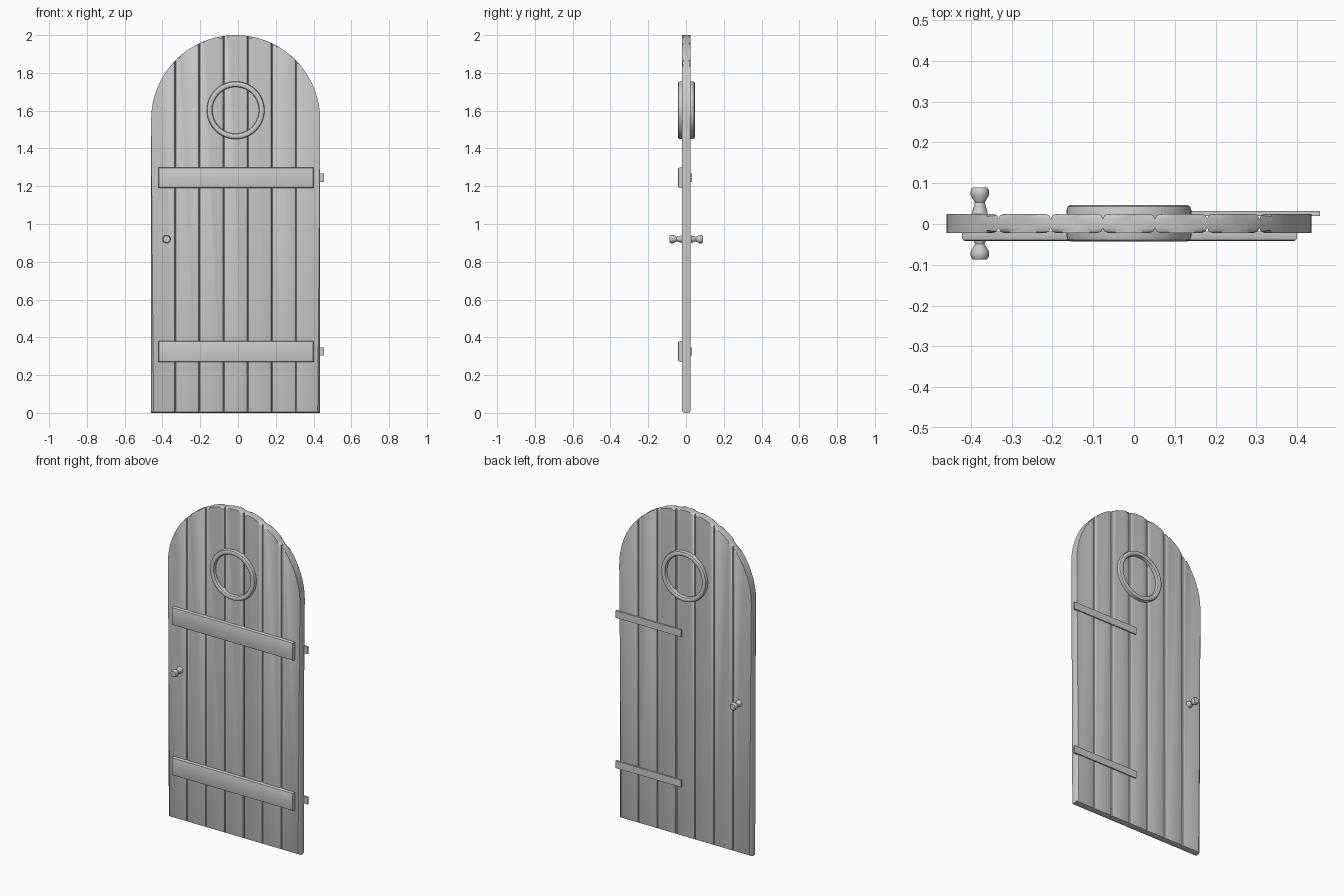
import bpy, bmesh, math

if "Cube" in bpy.data.objects:
    bpy.data.objects.remove(bpy.data.objects["Cube"])

CX = -0.0125          # door centre line
HALF = 0.4475         # half width, also arch radius
ARCH_Z = 2.0 - HALF   # arch centre height
Y0, Y1 = -0.022, 0.025


def finish(name, bm, angle=40):
    bmesh.ops.recalc_face_normals(bm, faces=bm.faces)
    me = bpy.data.meshes.new(name)
    bm.to_mesh(me)
    bm.free()
    ob = bpy.data.objects.new(name, me)
    bpy.context.collection.objects.link(ob)
    bpy.ops.object.select_all(action='DESELECT')
    ob.select_set(True)
    bpy.context.view_layer.objects.active = ob
    bpy.ops.object.shade_smooth_by_angle(angle=math.radians(angle))
    return ob


def slab(name, outline, y0, y1, bevel, front_only=False, segments=2):
    """Extrude an x-z outline along y and round its rims."""
    bm = bmesh.new()
    front = bm.faces.new([bm.verts.new((x, y0, z)) for x, z in outline])
    back = bm.faces.new([bm.verts.new((x, y1, z)) for x, z in reversed(outline)])
    n = len(outline)
    f = sorted(front.verts, key=lambda v: v.index)
    f, b = list(front.verts), list(back.verts)[::-1]
    for i in range(n):
        j = (i + 1) % n
        bm.faces.new((f[i], b[i], b[j], f[j]))
    rims = list(front.edges) + ([] if front_only else list(back.edges))
    if bevel:
        bmesh.ops.bevel(bm, geom=rims, offset=bevel, segments=segments,
                        profile=0.5, affect='EDGES', clamp_overlap=True)
    return finish(name, bm)


def rect(x0, x1, z0, z1):
    return [(x0, z0), (x1, z0), (x1, z1), (x0, z1)]


def lathe(name, profile, centre, sides, closed=False):
    """Turn (radius, y) points about a y axis."""
    bm = bmesh.new()
    cx, cz = centre
    rings = []
    for r, y in profile:
        rings.append([bm.verts.new((cx + r * math.cos(a), y, cz + r * math.sin(a)))
                      for a in (2 * math.pi * k / sides for k in range(sides))])
    m = len(rings)
    for i in range(m if closed else m - 1):
        p, q = rings[i], rings[(i + 1) % m]
        for k in range(sides):
            l = (k + 1) % sides
            bm.faces.new((p[k], p[l], q[l], q[k]))
    if not closed:
        bm.faces.new(rings[0])
        bm.faces.new(rings[-1])
    return finish(name, bm)


# Seven planks following the arch
W = 2 * HALF / 7
for i in range(7):
    a = -HALF + i * W
    b = a + W
    t0 = math.acos(max(-1, min(1, b / HALF)))
    t1 = math.acos(max(-1, min(1, a / HALF)))
    steps = 8 if i in (0, 6) else 4
    arc = [(CX + HALF * math.cos(t0 + (t1 - t0) * k / steps),
            ARCH_Z + HALF * math.sin(t0 + (t1 - t0) * k / steps))
           for k in range(steps + 1)]
    slab(f"plank_{i + 1}", [(CX + a, 0), (CX + b, 0)] + arc, Y0, Y1, 0.013)

# Front battens and back hinge straps
for label, z in (("lower", 0.325), ("upper", 1.245)):
    slab(f"{label}_batten", rect(-0.422, 0.40, z - 0.055, z + 0.055),
         -0.042, -0.018, 0.009, front_only=True)
    slab(f"{label}_hinge_strap", rect(0.01, 0.456, z - 0.022, z + 0.022),
         0.02, 0.032, 0)

# Round window frame, standing proud on both faces
lathe("window_ring",
      [(0.142, -0.043), (0.150, -0.039), (0.153, -0.030),
       (0.153, 0.034), (0.150, 0.043), (0.142, 0.047),
       (0.134, 0.047), (0.126, 0.043), (0.123, 0.034),
       (0.123, -0.030), (0.126, -0.039), (0.134, -0.043)],
      (CX, 1.602), 48, closed=True)

# Door knobs on both faces
half = [(0.018, 0.088), (0.022, 0.082), (0.023, 0.070),
        (0.012, 0.051), (0.020, 0.024)]
for label, s in (("front", -1), ("back", 1)):
    lathe(f"{label}_knob", [(r, 0.0015 + s * y) for r, y in half], (-0.378, 0.92), 16)
